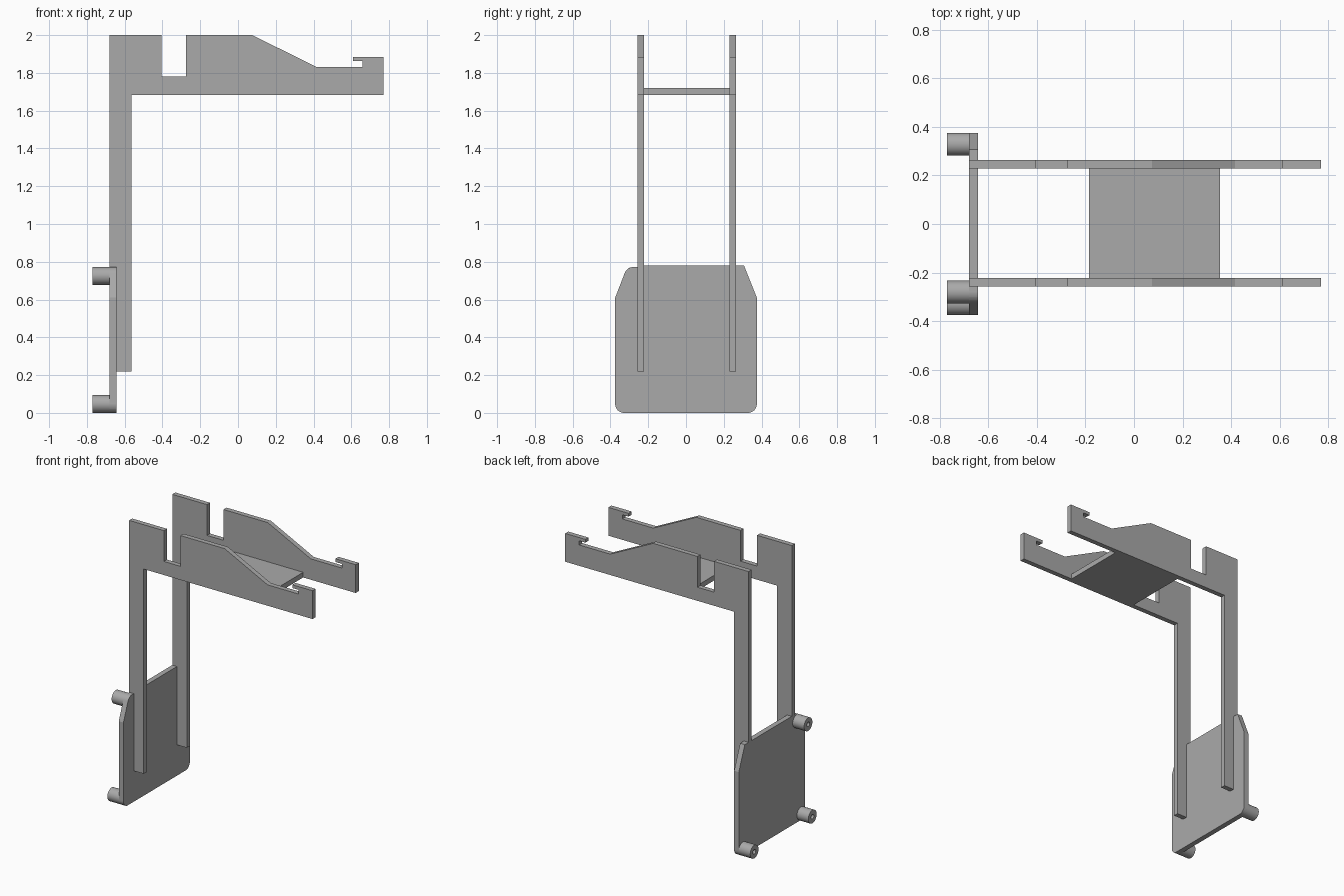
import bpy
import bmesh
from math import cos, sin, radians, tau
from mathutils import Vector

default = bpy.data.objects.get("Cube")
if default:
    bpy.data.objects.remove(default, do_unlink=True)

grey = bpy.data.materials.new("plain grey")
grey.use_nodes = True
colour = (0.4, 0.4, 0.4, 1)
grey.diffuse_color = colour
grey.node_tree.nodes["Principled BSDF"].inputs["Base Color"].default_value = colour


def finish(name, bm):
    """Turn a bmesh into a named grey object."""
    bmesh.ops.remove_doubles(bm, verts=bm.verts, dist=0.0001)
    bmesh.ops.recalc_face_normals(bm, faces=bm.faces)
    mesh = bpy.data.meshes.new(name)
    bm.to_mesh(mesh)
    bm.free()
    mesh.materials.append(grey)
    obj = bpy.data.objects.new(name, mesh)
    bpy.context.collection.objects.link(obj)
    return obj


def extrude(name, points, offset):
    """Extrude a flat outline of 3D points into a solid."""
    bm = bmesh.new()
    face = bm.faces.new([bm.verts.new(p) for p in points])
    result = bmesh.ops.extrude_face_region(bm, geom=[face], use_keep_orig=True)
    moved = [v for v in result["geom"] if isinstance(v, bmesh.types.BMVert)]
    bmesh.ops.translate(bm, verts=moved, vec=Vector(offset))
    return finish(name, bm)


def arc(cy, cz, radius, start, end, steps=8):
    angles = [radians(start + (end - start) * i / steps) for i in range(steps + 1)]
    return [(cy + radius * cos(a), cz + radius * sin(a)) for a in angles]


BACK, PLATE_FRONT, PEG_END = -0.68, -0.643, -0.77
PEG_R, BORE_R, THICK = 0.047, 0.016, 0.035
ARM_Y = {"right_arm": -0.258, "left_arm": 0.229}

# Hooked side arms, each one piece with its column
arm_outline = [
    (PLATE_FRONT, 0.22), (-0.565, 0.22), (-0.565, 1.683), (0.77, 1.683),
    (0.77, 1.885), (0.61, 1.885), (0.61, 1.862), (0.66, 1.862),
    (0.66, 1.832), (0.415, 1.832), (0.075, 2), (-0.275, 2),
    (-0.275, 1.78), (-0.405, 1.78), (-0.405, 2), (BACK, 2),
    (BACK, 0.78), (PLATE_FRONT, 0.78),
]
for name, y in ARM_Y.items():
    extrude(name, [(x, y, z) for x, z in arm_outline], (0, THICK, 0))

# Cross shelf between the arms
inner = ARM_Y["right_arm"] + THICK
width = ARM_Y["left_arm"] - inner
shelf = [(-0.185, 1.683), (0.355, 1.683), (0.355, 1.72), (-0.185, 1.72)]
extrude("cross_shelf", [(x, inner, z) for x, z in shelf], (0, width, 0))

# Mounting plate with rounded corners and clipped shoulders
plate = (
    arc(-0.328, PEG_R, PEG_R, 180, 270)
    + arc(0.328, PEG_R, PEG_R, 270, 360)
    + [(0.375, 0.61), (0.307, 0.78), (-0.258, 0.78), (-0.258, 0.772)]
    + arc(-0.28, 0.725, PEG_R, 90, 159)
    + [(-0.375, 0.61)]
)
extrude("mounting_plate", [(BACK, y, z) for y, z in plate],
        (PLATE_FRONT - BACK, 0, 0))

# Bored pegs on the back of the plate
pegs = {
    "lower_left_peg": (0.328, PEG_R),
    "lower_right_peg": (-0.328, PEG_R),
    "upper_right_peg": (-0.28, 0.725),
}
section = [(BACK, PEG_R), (PEG_END, PEG_R), (PEG_END, BORE_R), (BACK, BORE_R), (BACK, 0)]
for name, (y, z) in pegs.items():
    bm = bmesh.new()
    verts = [bm.verts.new((x, y, z + r)) for x, r in section]
    edges = [bm.edges.new(pair) for pair in zip(verts, verts[1:])]
    bmesh.ops.spin(bm, geom=verts + edges, cent=(0, y, z), axis=(1, 0, 0),
                   angle=tau, steps=32)
    peg = finish(name, bm)
    # Outer wall faces away from the peg's axis
    wall = max(peg.data.polygons, key=lambda f: f.area)
    if wall.normal.dot(wall.center - Vector((wall.center.x, y, z))) < 0:
        peg.data.flip_normals()
    bpy.ops.object.select_all(action="DESELECT")
    peg.select_set(True)
    bpy.context.view_layer.objects.active = peg
    bpy.ops.object.shade_smooth_by_angle(angle=radians(30))
